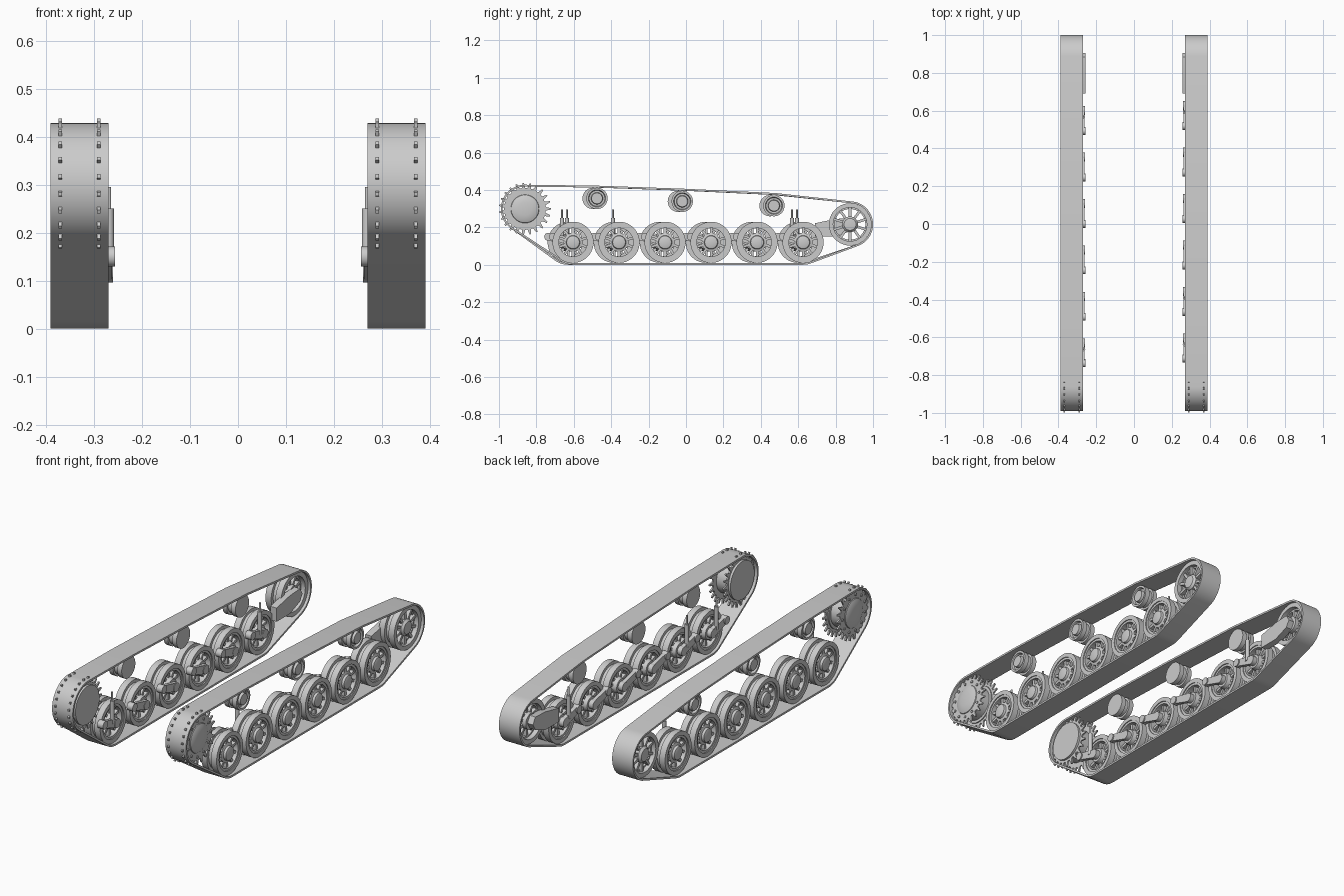
import bpy, bmesh, math
from mathutils import Vector

cube = bpy.data.objects.get("Cube")
if cube:
    bpy.data.objects.remove(cube, do_unlink=True)

steel = bpy.data.materials.new("grey_steel")
steel.use_nodes = True
steel.diffuse_color = (0.6, 0.6, 0.6, 1)
steel.node_tree.nodes["Principled BSDF"].inputs["Base Color"].default_value = (0.6, 0.6, 0.6, 1)


def finish(bm, name, side):
    """Mirror to the given side, shade and link."""
    for v in bm.verts:
        v.co.x *= side
    bmesh.ops.recalc_face_normals(bm, faces=bm.faces)
    me = bpy.data.meshes.new(name)
    bm.to_mesh(me)
    bm.free()
    me.materials.append(steel)
    me.shade_smooth()
    me.set_sharp_from_angle(angle=math.radians(32))
    ob = bpy.data.objects.new(name + ("_left" if side > 0 else "_right"), me)
    bpy.context.collection.objects.link(ob)


def lathe(bm, c, profile, closed=False, segs=40):
    """Turn an (x, radius) profile about the axle through c = (y, z)."""
    rings = []
    for x, r in profile:
        n = 1 if r == 0 else segs
        rings.append([bm.verts.new((x, c[0] + r * math.cos(math.tau * i / segs),
                                    c[1] + r * math.sin(math.tau * i / segs))) for i in range(n)])
    pairs = list(zip(rings, rings[1:]))
    if closed:
        pairs.append((rings[-1], rings[0]))
    for a, b in pairs:
        for i in range(segs):
            j = (i + 1) % segs
            quad = [a[i % len(a)], a[j % len(a)], b[j % len(b)], b[i % len(b)]]
            bm.faces.new(list(dict.fromkeys(quad)))


def ring(bm, c, x0, x1, r0, r1):
    lathe(bm, c, [(x0, r0), (x0, r1), (x1, r1), (x1, r0)], True)


def disc(bm, c, x0, x1, r, segs=40):
    lathe(bm, c, [(x0, 0), (x0, r), (x1, r), (x1, 0)], segs=segs)


def prism(bm, outline, x0, x1):
    a = [bm.verts.new((x0, y, z)) for y, z in outline]
    b = [bm.verts.new((x1, y, z)) for y, z in outline]
    bm.faces.new(a)
    bm.faces.new(b)
    for i in range(len(a)):
        j = (i + 1) % len(a)
        bm.faces.new((a[i], a[j], b[j], b[i]))


def polar(c, r, a):
    return (c[0] + r * math.cos(a), c[1] + r * math.sin(a))


def spokes(bm, c, count, r0, r1, w, x0, x1):
    for i in range(count):
        a = math.tau * (i + 0.5) / count
        d, n = Vector((math.cos(a), math.sin(a))), Vector((-math.sin(a), math.cos(a))) * w / 2
        o = Vector(c)
        prism(bm, [o + d * r0 - n, o + d * r1 - n, o + d * r1 + n, o + d * r0 + n], x0, x1)


def hull(circles, n=72):
    """Convex outline wrapped around circles (y, z, r)."""
    pts = sorted(polar(c, c[2], math.tau * i / n) for c in circles for i in range(n))

    def chain(seq):
        out = []
        for p in seq:
            while len(out) > 1 and ((out[-1][0] - out[-2][0]) * (p[1] - out[-2][1])
                                    - (out[-1][1] - out[-2][1]) * (p[0] - out[-2][0])) <= 1e-7:
                out.pop()
            out.append(p)
        return out[:-1]
    return chain(pts) + chain(pts[::-1])


def band(bm, circles, t, x0, x1):
    """Closed belt of thickness t around circles."""
    inner = hull(circles)
    loops = []
    for i, p in enumerate(inner):
        d = Vector(inner[(i + 1) % len(inner)]) - Vector(p)
        e = Vector(p) - Vector(inner[i - 1])
        m = (d.normalized() + e.normalized()).normalized()
        q = Vector(p) + Vector((m.y, -m.x)) * t
        loops.append([bm.verts.new(v) for v in
                      ((x0, *p), (x0, *q), (x1, *q), (x1, *p))])
    for i, a in enumerate(loops):
        b = loops[(i + 1) % len(loops)]
        for k in range(4):
            bm.faces.new((a[k], a[(k + 1) % 4], b[(k + 1) % 4], b[k]))


SPROCKET, IDLER = (-0.861, 0.299), (0.877, 0.216)
WHEEL_Z, WHEEL_R, T = 0.12, 0.11, 0.01

for side in (1, -1):
    shift = 0 if side > 0 else -0.026
    wheels = [(-0.604 + 0.246 * i + shift, WHEEL_Z) for i in range(6)]
    rollers = [(y + shift * 0.8, z) for y, z in ((-0.476, 0.355), (-0.02, 0.339), (0.47, 0.316))]

    # Track belt
    bm = bmesh.new()
    band(bm, [(*SPROCKET, 0.119), (*IDLER, 0.113), (*wheels[0], WHEEL_R), (*wheels[-1], WHEEL_R)]
         + [(*r, 0.058) for r in rollers], T, 0.27, 0.39)
    finish(bm, "track_belt", side)

    # Drive sprocket: two toothed rings, drum, domed hub and bolts
    bm = bmesh.new()
    teeth = 23
    for x in (0.29, 0.37):
        gear = [polar(SPROCKET, r, math.tau * (i + f) / teeth) for i in range(teeth)
                for f, r in ((-0.3, 0.112), (-0.1, 0.139), (0.1, 0.139), (0.3, 0.112))]
        prism(bm, gear, x - 0.004, x + 0.004)
    disc(bm, SPROCKET, 0.274, 0.30, 0.10)
    disc(bm, SPROCKET, 0.30, 0.366, 0.085)
    lathe(bm, SPROCKET, [(0.37, 0.078), (0.378, 0.074), (0.384, 0.06), (0.388, 0.035), (0.389, 0)])
    for i in range(teeth // 2):
        disc(bm, polar(SPROCKET, 0.095, math.tau * i / (teeth // 2)), 0.37, 0.379, 0.007, 8)
    finish(bm, "drive_sprocket", side)

    # Idler wheel and its mounting arm
    bm = bmesh.new()
    for x0, x1 in ((0.285, 0.318), (0.342, 0.375)):
        ring(bm, IDLER, x0, x1, 0.09, 0.113)
    ring(bm, IDLER, 0.31, 0.35, 0.082, 0.096)
    spokes(bm, IDLER, 10, 0.03, 0.09, 0.014, 0.31, 0.362)
    lathe(bm, IDLER, [(0.29, 0), (0.29, 0.042), (0.365, 0.042), (0.376, 0.032), (0.38, 0)])
    finish(bm, "idler_wheel", side)
    bm = bmesh.new()
    prism(bm, [(0.69, 0.15), (0.80, 0.15), (0.885, 0.182), (0.905, 0.216),
               (0.885, 0.25), (0.80, 0.245), (0.69, 0.222)], 0.258, 0.295)
    finish(bm, "idler_arm", side)

    # Road wheels with trailing arms
    for k, c in enumerate(wheels):
        bm = bmesh.new()
        for x0, x1 in ((0.285, 0.318), (0.342, 0.375)):
            ring(bm, c, x0, x1, 0.088, WHEEL_R)
            ring(bm, c, x0 + 0.005, x1 - 0.005, 0.076, 0.09)
        ring(bm, c, 0.31, 0.35, 0.076, 0.094)
        spokes(bm, c, 10, 0.03, 0.08, 0.014, 0.305, 0.36)
        lathe(bm, c, [(0.285, 0), (0.285, 0.036), (0.34, 0.05), (0.36, 0.05),
                      (0.364, 0.037), (0.376, 0.034), (0.38, 0.022), (0.38, 0)])
        finish(bm, f"road_wheel_{k + 1}", side)

        bm = bmesh.new()
        pivot = (c[0] - 0.107, 0.15)
        prism(bm, hull([(*c, 0.022), (*pivot, 0.018)], 20), 0.262, 0.282)
        disc(bm, pivot, 0.256, 0.29, 0.021, 20)
        disc(bm, c, 0.260, 0.29, 0.024, 20)
        finish(bm, f"trailing_arm_{k + 1}", side)

    # Shock absorbers
    for k in ((0, 1, 5) if side > 0 else (0, 5)):
        y = wheels[k][0] - 0.033
        bm = bmesh.new()
        for z0, z1, r in ((0.13, 0.25, 0.011), (0.25, 0.295, 0.005)):
            m = bmesh.ops.create_cone(bm, cap_ends=True, segments=16, radius1=r, radius2=r, depth=z1 - z0)
            bmesh.ops.translate(bm, verts=m["verts"], vec=(0.269, y, (z0 + z1) / 2))
        finish(bm, f"shock_absorber_{k + 1}", side)

    # Return rollers
    for k, c in enumerate(rollers):
        bm = bmesh.new()
        lathe(bm, c, [(0.29, 0), (0.29, 0.057), (0.315, 0.057), (0.315, 0.046), (0.34, 0.046),
                      (0.34, 0.057), (0.365, 0.057), (0.365, 0.046), (0.352, 0.042),
                      (0.352, 0.032), (0.368, 0.029), (0.368, 0)])
        finish(bm, f"return_roller_{k + 1}", side)
